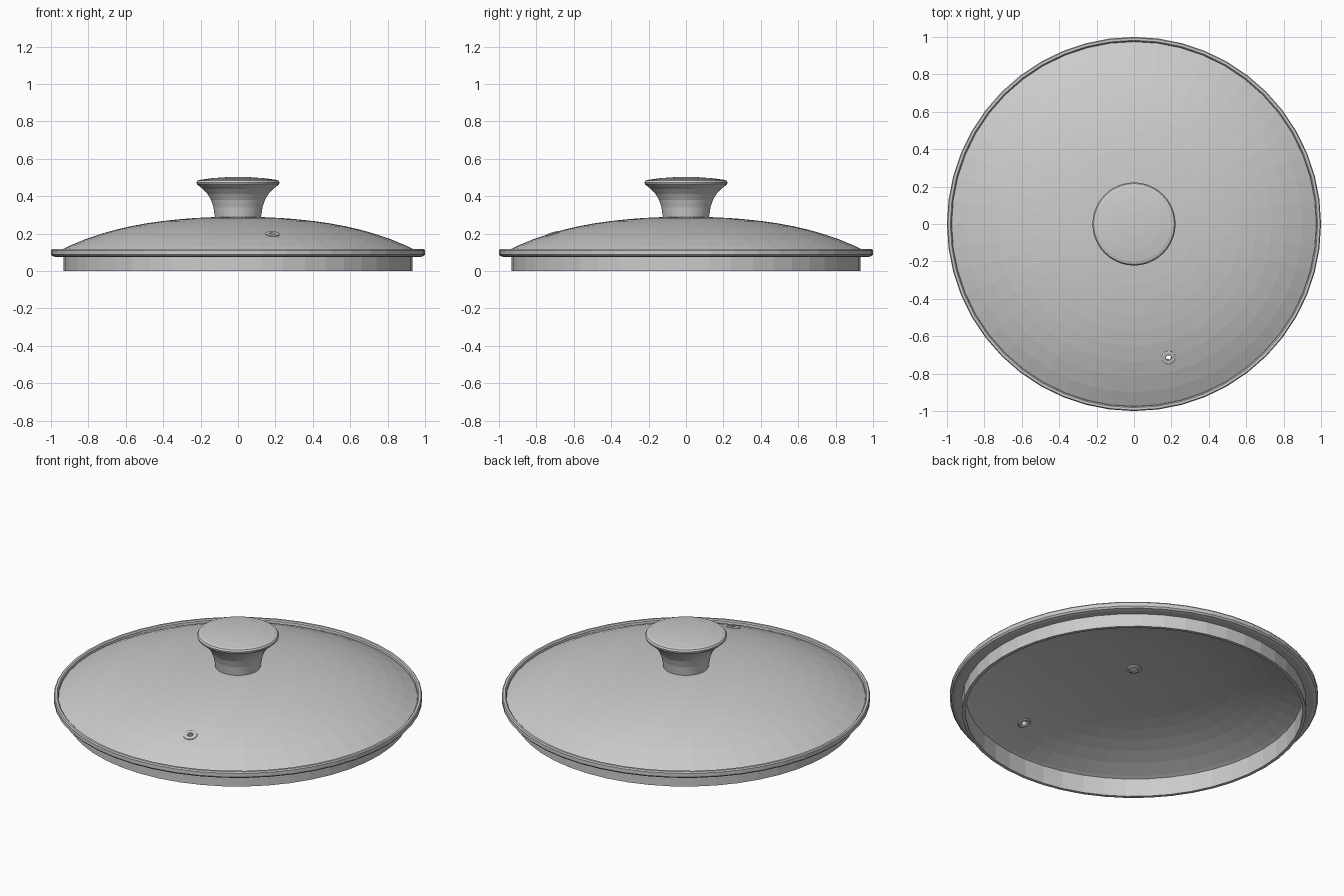
import bpy
import bmesh
import math
from mathutils import Matrix, Vector

SEGMENTS = 48
GLASS = 0.018

if "Cube" in bpy.data.objects:
    bpy.data.objects.remove(bpy.data.objects["Cube"], do_unlink=True)


def lathe(name, profile, segments=SEGMENTS, closed=False, matrix=Matrix()):
    """Spin an (r, z) profile around the z axis."""
    bm = bmesh.new()
    verts = [bm.verts.new((r, 0, z)) for r, z in profile]
    pairs = list(zip(verts, verts[1:]))
    if closed:
        pairs.append((verts[-1], verts[0]))
    edges = [bm.edges.new(pair) for pair in pairs]
    bmesh.ops.spin(bm, geom=verts + edges, cent=(0, 0, 0), axis=(0, 0, 1),
                   angle=math.tau, steps=segments)
    bmesh.ops.remove_doubles(bm, verts=bm.verts, dist=1e-5)
    bmesh.ops.recalc_face_normals(bm, faces=bm.faces)
    mesh = bpy.data.meshes.new(name)
    bm.to_mesh(mesh)
    bm.free()
    obj = bpy.data.objects.new(name, mesh)
    obj.matrix_world = matrix
    bpy.context.collection.objects.link(obj)
    return obj


def dome_z(r):
    return 0.29 - 0.13 * r ** 2 - 0.076 * r ** 4


# Domed glass with an even thickness
radii = [0.98 * i / 12 for i in range(13)]
outer = [(r, dome_z(r)) for r in radii]
inner = [(r, z - GLASS) for r, z in reversed(outer)]
dome = lathe("glass_dome", outer + inner)

# Rim band with raised lip and the skirt that sits in the pot
lathe("rim_and_skirt", [
    (0.915, 0), (0.933, 0), (0.933, 0.077), (0.975, 0.075), (0.992, 0.079),
    (1, 0.088), (1, 0.11), (0.995, 0.117), (0.982, 0.117), (0.976, 0.111),
    (0.974, 0.09), (0.915, 0.108)], closed=True)

# Flared knob with a gently crowned top
lathe("knob", [
    (0, 0.28), (0.122, 0.28), (0.125, 0.3), (0.131, 0.34), (0.144, 0.38),
    (0.163, 0.412), (0.187, 0.438), (0.21, 0.455), (0.22, 0.464),
    (0.222, 0.474), (0.216, 0.483), (0.2, 0.488), (0.14, 0.496),
    (0.07, 0.501), (0, 0.503)])

# Knob screw and washer under the dome
under = dome_z(0) - GLASS
lathe("knob_screw", [
    (0, under + 0.005), (0.042, under + 0.005), (0.042, under - 0.006),
    (0.036, under - 0.01), (0.026, under - 0.01), (0.024, under - 0.016),
    (0.014, under - 0.02), (0, under - 0.021)], segments=24)

# Steam vent, tilted to follow the dome
x, y = 0.185, -0.715
r = math.hypot(x, y)
slope = 0.26 * r + 0.304 * r ** 3
normal = Vector((x / r * slope, y / r * slope, 1)).normalized()
vent = (Matrix.Translation((x, y, dome_z(r)))
        @ normal.to_track_quat("Z", "Y").to_matrix().to_4x4())

cutter = lathe("vent_cutter", [(0, -0.1), (0.02, -0.1), (0.02, 0.1), (0, 0.1)],
               segments=24, matrix=vent)
cutter.hide_render = True
cut = dome.modifiers.new("vent_hole", "BOOLEAN")
cut.operation = "DIFFERENCE"
cut.solver = "EXACT"
cut.object = cutter
bpy.context.view_layer.objects.active = dome
bpy.ops.object.modifier_apply(modifier=cut.name)
bpy.data.objects.remove(cutter, do_unlink=True)

# Metal eyelet lining the vent, flanged above and below the glass
top, bottom = 0.007, -GLASS - 0.007
lathe("vent_eyelet", [
    (0.015, top - 0.003), (0.02, top), (0.032, top), (0.038, top - 0.004),
    (0.038, -0.004), (0.021, -0.004), (0.021, -GLASS + 0.004),
    (0.036, -GLASS + 0.004), (0.036, bottom + 0.004), (0.031, bottom),
    (0.02, bottom), (0.015, bottom + 0.003)],
    segments=24, closed=True, matrix=vent)
